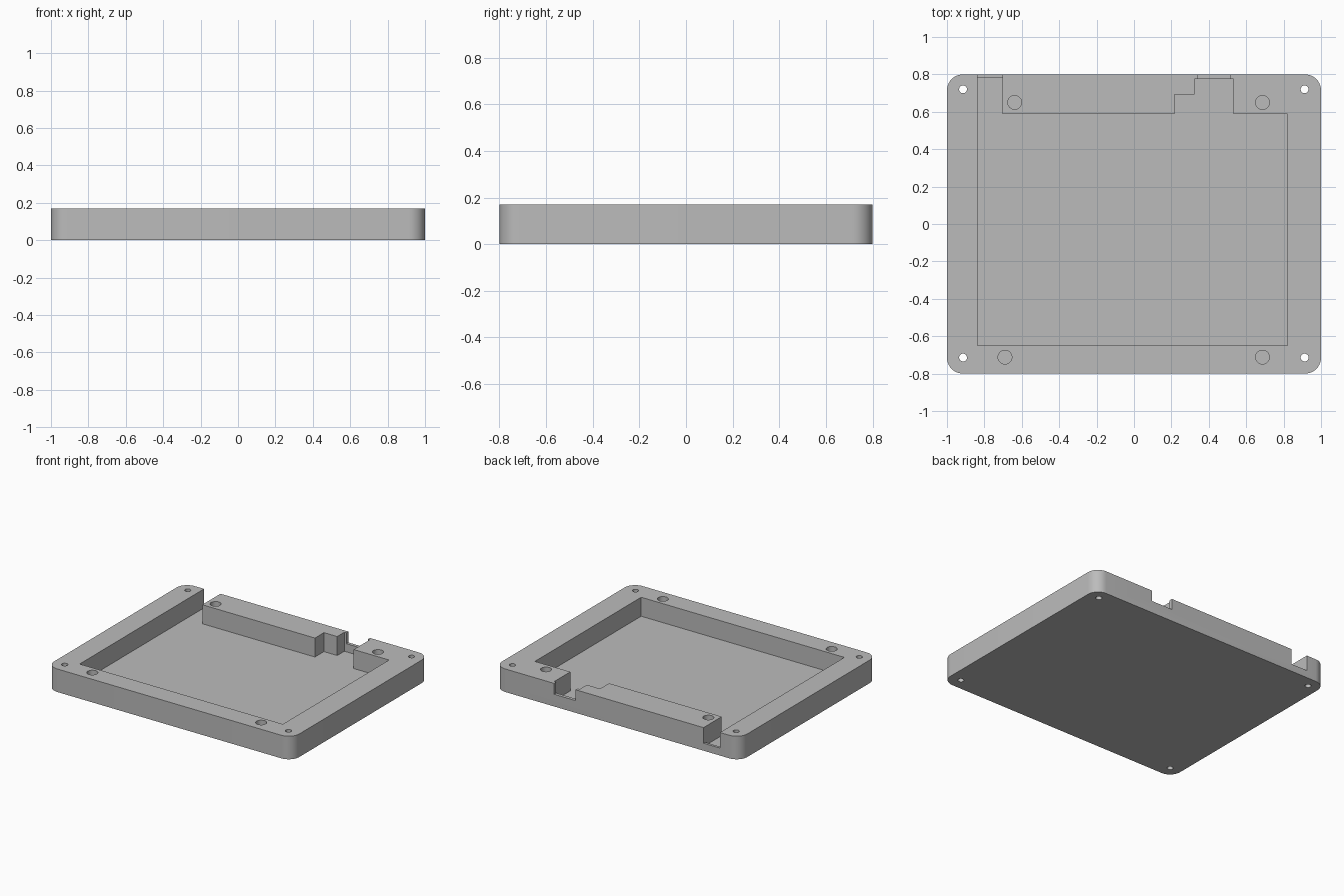
import bpy
import bmesh
from math import cos, sin, pi, radians

default_cube = bpy.data.objects.get("Cube")
if default_cube:
    bpy.data.objects.remove(default_cube, do_unlink=True)

HEIGHT = 0.17
FLOOR = 0.03
TOP = HEIGHT + 0.05      # cutters reach past the rim

grey = bpy.data.materials.new("plain grey")
grey.use_nodes = True
colour = (0.5, 0.5, 0.5, 1)
grey.diffuse_color = colour
grey.node_tree.nodes["Principled BSDF"].inputs["Base Color"].default_value = colour


def prism(name, outline, z0, z1):
    """Extrude a flat outline from z0 up to z1."""
    bm = bmesh.new()
    base = bm.faces.new([bm.verts.new((x, y, z0)) for x, y in outline])
    up = bmesh.ops.extrude_face_region(bm, geom=[base])["geom"]
    for v in up:
        if isinstance(v, bmesh.types.BMVert):
            v.co.z = z1
    bmesh.ops.recalc_face_normals(bm, faces=bm.faces)
    mesh = bpy.data.meshes.new(name)
    bm.to_mesh(mesh)
    bm.free()
    mesh.materials.append(grey)
    obj = bpy.data.objects.new(name, mesh)
    bpy.context.collection.objects.link(obj)
    return obj


def arc(x, y, r, start, sweep, steps):
    return [(x + r * cos(start + sweep * i / steps),
             y + r * sin(start + sweep * i / steps)) for i in range(steps + 1)]


def circle(x, y, r):
    return arc(x, y, r, 0, 2 * pi, 32)[:-1]


def box(x0, x1, y0, y1):
    return [(x0, y0), (x1, y0), (x1, y1), (x0, y1)]


def cut(body, outline, z0, z1=TOP):
    cutter = prism("cutter", outline, z0, z1)
    cutter.hide_render = True
    mod = body.modifiers.new("cut", 'BOOLEAN')
    mod.operation = 'DIFFERENCE'
    mod.solver = 'EXACT'
    mod.object = cutter
    bpy.context.view_layer.objects.active = body
    bpy.ops.object.modifier_apply(modifier=mod.name)
    bpy.data.objects.remove(cutter, do_unlink=True)


# Tray body with rounded corners
R = 0.086
outline = []
for i, (sx, sy) in enumerate([(1, 1), (-1, 1), (-1, -1), (1, -1)]):
    outline += arc(sx * (1 - R), sy * (0.8 - R), R, i * pi / 2, pi / 2, 10)
tray = prism("enclosure_tray", outline, 0, HEIGHT)

# Main pocket with cable channel (left end) and stepped connector bay
pocket = [(-0.837, -0.65), (0.821, -0.65), (0.821, 0.588), (0.532, 0.588),
          (0.532, 0.776), (0.324, 0.776), (0.324, 0.693), (0.216, 0.693),
          (0.216, 0.588), (-0.703, 0.588), (-0.703, 0.781), (-0.837, 0.781)]
cut(tray, pocket, FLOOR)

# Openings through the rear wall, each leaving a low lip
cut(tray, box(-0.837, -0.703, 0.7, 0.9), 0.055)
cut(tray, box(0.34, 0.516, 0.74, 0.9), 0.09)

# Corner screw holes, right through
for x in (-0.914, 0.912):
    for y in (-0.714, 0.72):
        cut(tray, circle(x, y, 0.021), -0.05)

# Blind round recesses in the rim
for x, y in [(-0.638, 0.65), (0.687, 0.65), (-0.69, -0.712), (0.687, -0.712)]:
    cut(tray, circle(x, y, 0.037), HEIGHT - 0.045)

# Smooth the curved walls, keep the corners crisp
bpy.ops.object.select_all(action='DESELECT')
tray.select_set(True)
bpy.context.view_layer.objects.active = tray
bpy.ops.object.shade_smooth_by_angle(angle=radians(30))
